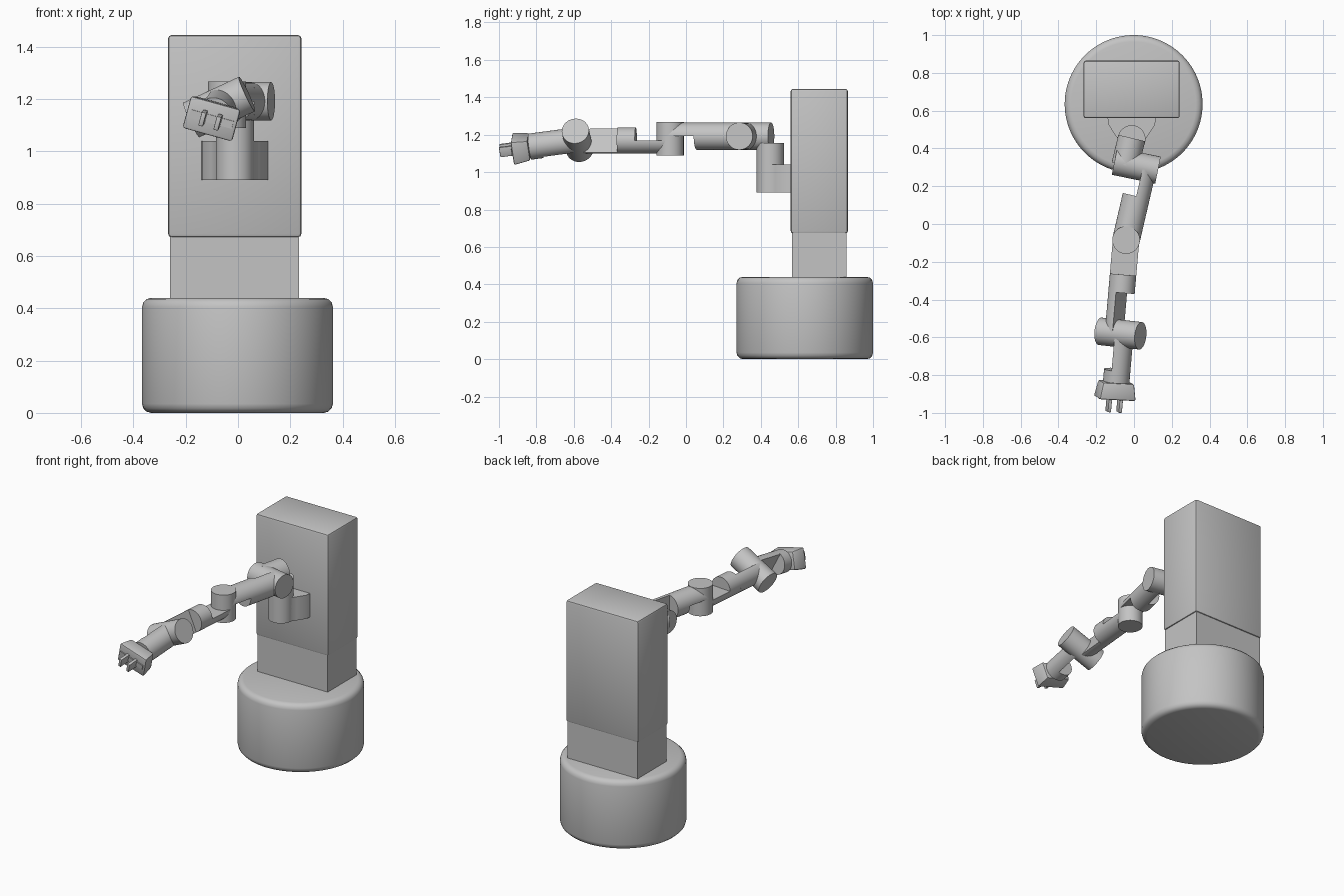
import bpy
import bmesh
import math
from mathutils import Vector, Matrix

cube = bpy.data.objects.get("Cube")
if cube:
    bpy.data.objects.remove(cube, do_unlink=True)

GREY = (0.55, 0.55, 0.55, 1)
grey = bpy.data.materials.new("plain_grey")
grey.use_nodes = True
grey.diffuse_color = GREY
grey.node_tree.nodes["Principled BSDF"].inputs["Base Color"].default_value = GREY

R = 0.073  # radius shared by all arm links and joints


def finish(name, bm, bevel=0.0, segments=3):
    """Turn a bmesh into a shaded, optionally bevelled object."""
    bmesh.ops.recalc_face_normals(bm, faces=bm.faces)
    mesh = bpy.data.meshes.new(name)
    bm.to_mesh(mesh)
    bm.free()
    mesh.materials.append(grey)
    obj = bpy.data.objects.new(name, mesh)
    bpy.context.collection.objects.link(obj)
    bpy.ops.object.select_all(action="DESELECT")
    obj.select_set(True)
    bpy.context.view_layer.objects.active = obj
    if bevel:
        mod = obj.modifiers.new("soft_edges", "BEVEL")
        mod.width = bevel
        mod.segments = segments
        mod.limit_method = "ANGLE"
        bpy.ops.object.modifier_apply(modifier=mod.name)
    bpy.ops.object.shade_smooth_by_angle(angle=math.radians(35))
    return obj


def prism(name, points, offset, bevel=0.0):
    """Extrude a flat outline along an offset."""
    bm = bmesh.new()
    low = [bm.verts.new(p) for p in points]
    high = [bm.verts.new(Vector(p) + offset) for p in points]
    bm.faces.new(low)
    bm.faces.new(high)
    n = len(low)
    for i in range(n):
        j = (i + 1) % n
        bm.faces.new((low[i], low[j], high[j], high[i]))
    return finish(name, bm, bevel)


def rod(name, a, b, keep=None, r=R, bevel=0.0, sides=48):
    """Round bar from a to b; with keep, only the half facing that way."""
    a, b = Vector(a), Vector(b)
    d = (b - a).normalized()
    w = Vector(keep) if keep else d.orthogonal()
    w = (w - d * w.dot(d)).normalized()
    v = d.cross(w)
    if keep:
        angles = [math.pi * (i / 24 - 0.5) for i in range(25)]
    else:
        angles = [math.tau * i / sides for i in range(sides)]
    outline = [a + r * (w * math.cos(t) + v * math.sin(t)) for t in angles]
    return prism(name, outline, b - a, bevel)


def box(name, low, high, frame=None, back_scale=1.0, bevel=0.0, segments=2):
    """Box between two corners, optionally tapered and set in a frame."""
    low, high = Vector(low), Vector(high)
    bm = bmesh.new()
    bmesh.ops.create_cube(bm, size=1)
    for vert in bm.verts:
        s = back_scale if vert.co.z < 0 else 1.0
        p = [(low[i] + high[i]) / 2 + vert.co[i] * (high[i] - low[i]) for i in range(3)]
        vert.co = Vector((p[0] * s, p[1] * s, p[2]))
    if frame:
        bm.transform(frame)
    return finish(name, bm, bevel, segments)


# Round base and two-stage column
rod("base", (-0.002, 0.635, 0), (-0.002, 0.635, 0.44), r=0.365, bevel=0.035, sides=96)
box("lower_column", (-0.26, 0.568, 0.42), (0.234, 0.857, 0.69))
box("upper_column", (-0.267, 0.56, 0.672), (0.242, 0.865, 1.445), bevel=0.012)

# Shoulder bracket flaring back into the column, with its vertical pivot
pivot = Vector((-0.012, 0.45, 0.89))
arc = [pivot + R * Vector((-math.cos(t), -math.sin(t), 0))
       for t in [math.pi * i / 24 for i in range(25)]]
flare = [Vector((0.08, 0.478, 0.89)), Vector((0.111, 0.525, 0.89)), Vector((0.117, 0.57, 0.89))]
right_flare = [Vector((-0.024 - p.x, p.y, p.z)) for p in reversed(flare)]
left_flare = [Vector((p.x, p.y, p.z)) for p in flare]
prism("shoulder_bracket", right_flare + arc + left_flare, Vector((0, 0, 0.15)))
rod("shoulder_pivot", pivot, pivot + Vector((0, 0, 0.265)))

# Shoulder link and sideways joint
z1 = 1.192
rod("shoulder_link", (-0.012, 0.455, z1), (-0.047, 0.31, z1))
rod("shoulder_joint", (-0.103, 0.332, z1), (0.127, 0.285, z1))

# Upper arm: side half, full bar, then top half over the elbow
a, b = Vector((0.045, 0.29, z1)), Vector((-0.042, -0.085, z1))
across, up = Vector((0.97, -0.23, 0)), Vector((0, 0, 1))
rod("upper_arm_side", a, a.lerp(b, 0.38), across)
rod("upper_arm_middle", a.lerp(b, 0.38), a.lerp(b, 0.62))
rod("upper_arm_top", a.lerp(b, 0.62), b, up)
rod("elbow_joint", (b.x, b.y, 1.09), (b.x, b.y, 1.267))

# Forearm: bottom half, full bar, then a half tilted with the wrist joint
tilt = Vector((0.9, -0.1, 0.42)).normalized()
a, b = Vector((b.x, b.y, 1.17)), Vector((-0.085, -0.58, 1.168))
rod("forearm_bottom", a, a.lerp(b, 0.37), -up, r=0.07)
rod("forearm_middle", a.lerp(b, 0.37), a.lerp(b, 0.565), r=0.07)
rod("forearm_side", a.lerp(b, 0.565), b, -tilt, r=0.07)
wrist = Vector((-0.072, -0.58, 1.17))
rod("wrist_joint", wrist - tilt * 0.118, wrist + tilt * 0.118)

# Wrist link
palm = Vector((-0.098, -0.88, 1.13))
end = wrist.lerp(palm, 0.85)
rod("wrist_side", wrist, wrist.lerp(palm, 0.64), tilt, r=0.07)
rod("wrist_end", wrist.lerp(palm, 0.64), end, r=0.07)

# Hand, front rail and two fingers, in a frame pointing along the wrist
d = (palm - wrist).normalized()
u = Vector((0.96, 0, -0.26))
u = (u - d * u.dot(d)).normalized()
v = d.cross(u)
frame = Matrix((u, v, d)).transposed().to_4x4()
frame.translation = palm
box("hand", (-0.1, -0.065, -0.045), (0.1, 0.065, 0.045), frame, 0.85, 0.01)
box("hand_rail", (-0.085, -0.015, 0.04), (0.085, 0.015, 0.05), frame)
for side, x in (("right", -0.03), ("left", 0.03)):
    box(side + "_finger", (x - 0.009, -0.027, 0.04), (x + 0.009, 0.027, 0.116), frame, bevel=0.003)
